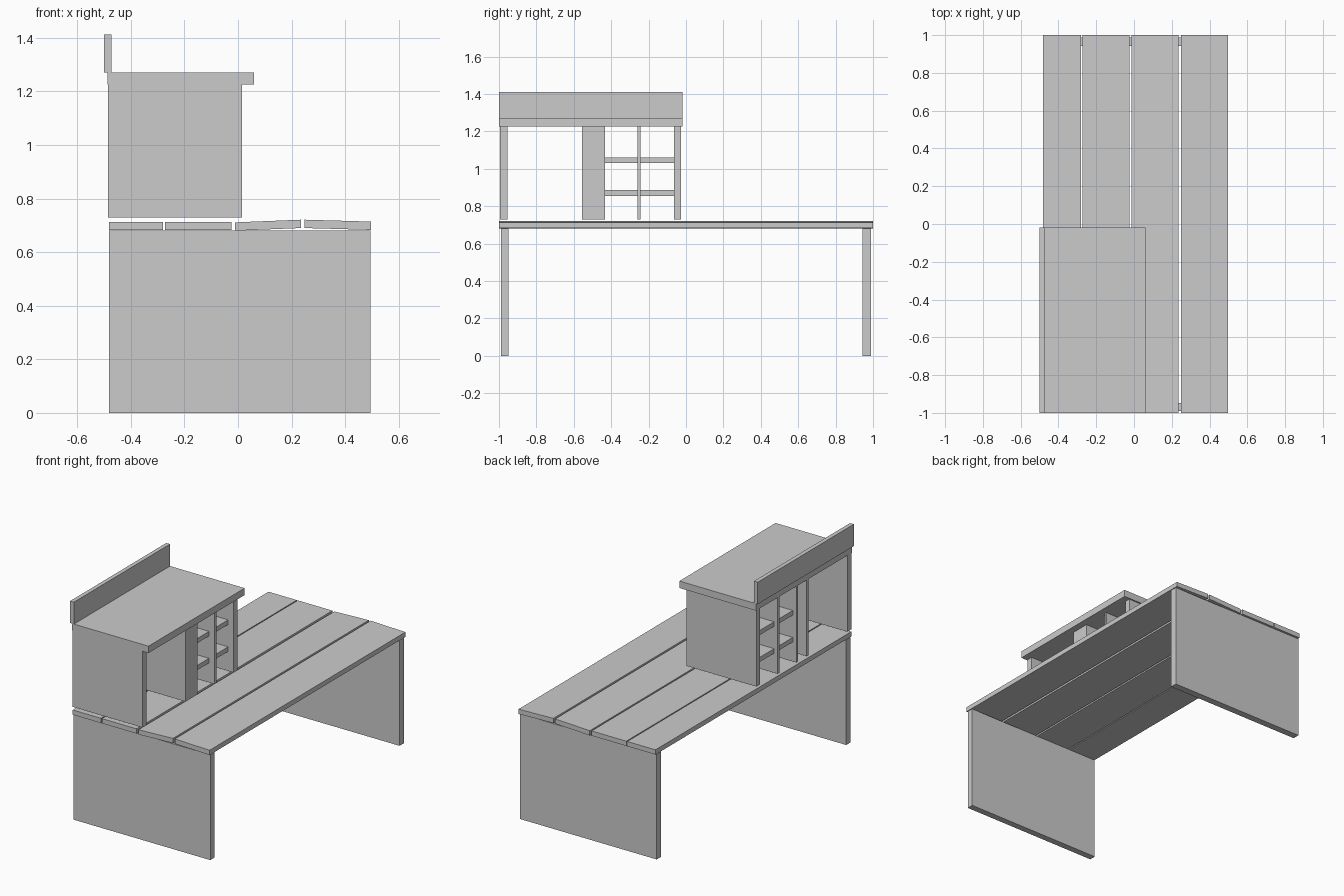
import bpy, bmesh

if "Cube" in bpy.data.objects:
    bpy.data.objects.remove(bpy.data.objects["Cube"])


def prism(name, profile, y0, y1):
    """Extrude an x-z outline along y."""
    bm = bmesh.new()
    face = bm.faces.new([bm.verts.new((x, y0, z)) for x, z in profile])
    ext = bmesh.ops.extrude_face_region(bm, geom=[face])
    verts = [g for g in ext["geom"] if isinstance(g, bmesh.types.BMVert)]
    bmesh.ops.translate(bm, verts=verts, vec=(0, y1 - y0, 0))
    bmesh.ops.recalc_face_normals(bm, faces=bm.faces[:])
    me = bpy.data.meshes.new(name)
    bm.to_mesh(me)
    bm.free()
    ob = bpy.data.objects.new(name, me)
    bpy.context.collection.objects.link(ob)
    return ob


def box(name, x0, x1, y0, y1, z0, z1):
    return prism(name, [(x0, z0), (x1, z0), (x1, z1), (x0, z1)], y0, y1)


# Table legs: full-width end panels
box("front_leg_panel", -0.482, 0.495, -0.99, -0.948, 0, 0.68)
box("back_leg_panel", -0.482, 0.495, 0.943, 0.988, 0, 0.68)

# Table top planks, the last two slightly warped: x0, x1, left base, right base
planks = [(-0.482, -0.28, 0.682, 0.682), (-0.273, -0.025, 0.682, 0.682),
          (-0.012, 0.235, 0.68, 0.69), (0.248, 0.497, 0.69, 0.683)]
for i, (x0, x1, za, zb) in enumerate(planks):
    prism(f"plank_{i + 1}", [(x0, za), (x1, zb), (x1, zb + 0.031), (x0, za + 0.031)], -1, 1)

# Hutch side panels
XB, XF, Z0, Z1 = -0.485, 0.015, 0.73, 1.225
box("hutch_front_side", XB, XF, -0.995, -0.955, Z0, Z1)
box("hutch_back_side", XB, XF, -0.065, -0.027, Z0, Z1)

# Narrow cupboard: two walls and a door
box("cupboard_wall_a", XB, XF - 0.02, -0.556, -0.54, Z0, Z1)
box("cupboard_wall_b", XB, XF - 0.02, -0.45, -0.434, Z0, Z1)
box("cupboard_door", XF - 0.02, XF, -0.556, -0.434, Z0, Z1)

# Pigeonhole divider and shelves
box("divider", XB, XF, -0.26, -0.243, Z0, Z1)
for j, (z0, z1) in enumerate([(0.856, 0.886), (1.03, 1.06)]):
    for k, (y0, y1) in enumerate([(-0.434, -0.26), (-0.243, -0.065)]):
        box(f"shelf_{j}_{k}", -0.46, -0.025, y0, y1, z0, z1)

# Hutch top and upright back rail
box("hutch_top", -0.488, 0.06, -1, -0.018, 1.225, 1.27)
box("back_rail", -0.5, -0.473, -1, -0.018, 1.27, 1.412)
